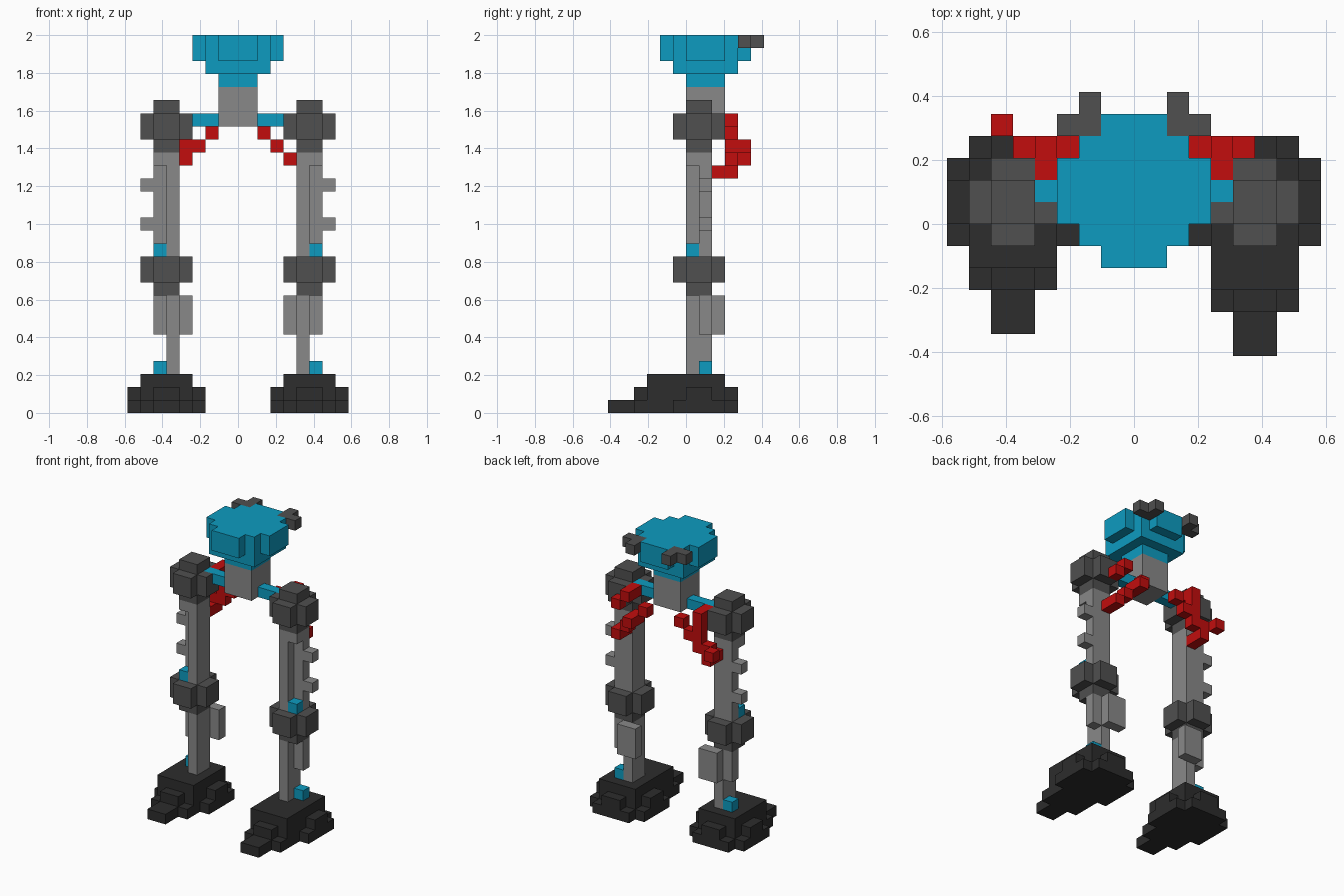
import bpy
import bmesh
import math
from mathutils import Vector

if "Cube" in bpy.data.objects:
    bpy.data.objects.remove(bpy.data.objects["Cube"], do_unlink=True)

UNIT = 2 / 29  # edge length of one block


def material(name, colour):
    mat = bpy.data.materials.new(name)
    mat.use_nodes = True
    rgba = (*colour, 1)
    mat.diffuse_color = rgba
    shader = next(n for n in mat.node_tree.nodes if n.type == 'BSDF_PRINCIPLED')
    shader.inputs["Base Color"].default_value = rgba
    return mat


blue = material("bright_blue", (.004, .33, .53))
red = material("red", (.54, .004, .004))
light_grey = material("light_grey", (.25, .25, .25))
dark_grey = material("dark_grey", (.08, .08, .08))
black = material("near_black", (.026, .026, .026))


def box(x0, x1, y0, y1, z0, z1):
    """Set of block cells, inclusive ranges."""
    return {(x, y, z) for x in range(x0, x1 + 1)
            for y in range(y0, y1 + 1) for z in range(z0, z1 + 1)}


def cross(z):
    """Rounded joint, its wide band starting at height z."""
    return (box(4, 7, 0, 1, z, z + 1) | box(5, 6, -1, 2, z, z + 1)
            | box(5, 6, 0, 1, z - 1, z + 2))


def build(name, cells, mat, side=1):
    """Mesh the outer skin of a set of cells, mirrored when side is -1."""
    cells = {(side * x, y, z) for x, y, z in cells}
    bm = bmesh.new()
    for cell in cells:
        for axis in range(3):
            for sign in (-1, 1):
                step = [0, 0, 0]
                step[axis] = sign
                if tuple(c + s for c, s in zip(cell, step)) in cells:
                    continue
                normal = Vector(step)
                u = Vector([float(i == (axis + 1) % 3) for i in range(3)])
                v = normal.cross(u)
                centre = Vector(cell) + Vector((0, .5, .5)) + normal / 2
                ring = [centre + (u * a + v * b) / 2
                        for a, b in ((-1, -1), (1, -1), (1, 1), (-1, 1))]
                bm.faces.new([bm.verts.new(p * UNIT) for p in ring])
    bmesh.ops.remove_doubles(bm, verts=bm.verts, dist=UNIT / 100)
    bmesh.ops.dissolve_limit(bm, angle_limit=math.radians(1),
                             verts=bm.verts, edges=bm.edges)
    mesh = bpy.data.meshes.new(name)
    bm.to_mesh(mesh)
    bm.free()
    mesh.materials.append(mat)
    obj = bpy.data.objects.new(name, mesh)
    bpy.context.collection.objects.link(obj)
    return obj


# Head and neck
disc = (box(-1, 1, -2, 4, 27, 28) | box(-2, 2, -1, 3, 27, 28)
        | box(-3, 3, 0, 2, 27, 28))
build("head", disc | box(-2, 2, -1, 3, 26, 26) | box(-1, 1, 0, 2, 25, 25), blue)
build("neck", box(-1, 1, 0, 2, 22, 24), light_grey)

for side, label in ((1, "left"), (-1, "right")):
    # Head prongs and shoulder bars
    build(label + "_head_prong", box(2, 3, 4, 4, 28, 28) | {(2, 5, 28)},
          dark_grey, side)
    bar = box(2, 4, 1, 1, 22, 22)
    build(label + "_shoulder_bar", bar, blue, side)

    # Shoulder and knee joints
    build(label + "_shoulder", cross(21) - bar, dark_grey, side)
    build(label + "_knee", cross(10) - box(5, 6, 0, 1, 12, 12), dark_grey, side)

    # Upper limb with two side pegs
    build(label + "_upper_leg",
          box(5, 5, 0, 1, 12, 19) | box(6, 6, 1, 1, 12, 19)
          | {(6, 0, 19), (7, 1, 17), (7, 1, 14)}, light_grey, side)

    # Lower limb with calf plates
    build(label + "_lower_leg",
          box(5, 5, 0, 1, 3, 8) | box(6, 6, 1, 1, 6, 8)
          | box(4, 5, 2, 2, 6, 8), light_grey, side)

    # Blue studs above knee and foot
    build(label + "_knee_stud", {(6, 0, 12)}, blue, side)
    build(label + "_ankle_stud", {(6, 1, 3)}, blue, side)

    # Stepped foot; the left toe is one block longer
    toe = 0 if side > 0 else 1
    foot = (box(3, 8, -1, 2, 0, 0) | box(3, 8, 0, 1, 1, 1)
            | box(4, 7, toe - 4, 3, 0, 0) | box(5, 6, toe - 6, 3, 0, 0)
            | box(4, 7, toe - 3, 2, 1, 1) | box(5, 6, toe - 4, 3, 1, 1)
            | box(4, 7, toe - 3, 2, 2, 2))
    build(label + "_foot", foot, black, side)

# Red cables behind the shoulders
shared = {(2, 3, 21), (3, 3, 20), (4, 3, 19), (4, 2, 22)}
build("left_cable", shared | {(3, 4, 20), (4, 3, 22), (5, 3, 21)}
      | box(5, 5, 2, 3, 18, 18), red)
build("right_cable", shared | box(4, 4, 3, 3, 20, 22)
      | {(5, 3, 19), (5, 3, 18), (5, 2, 18), (6, 4, 19)}, red, -1)
